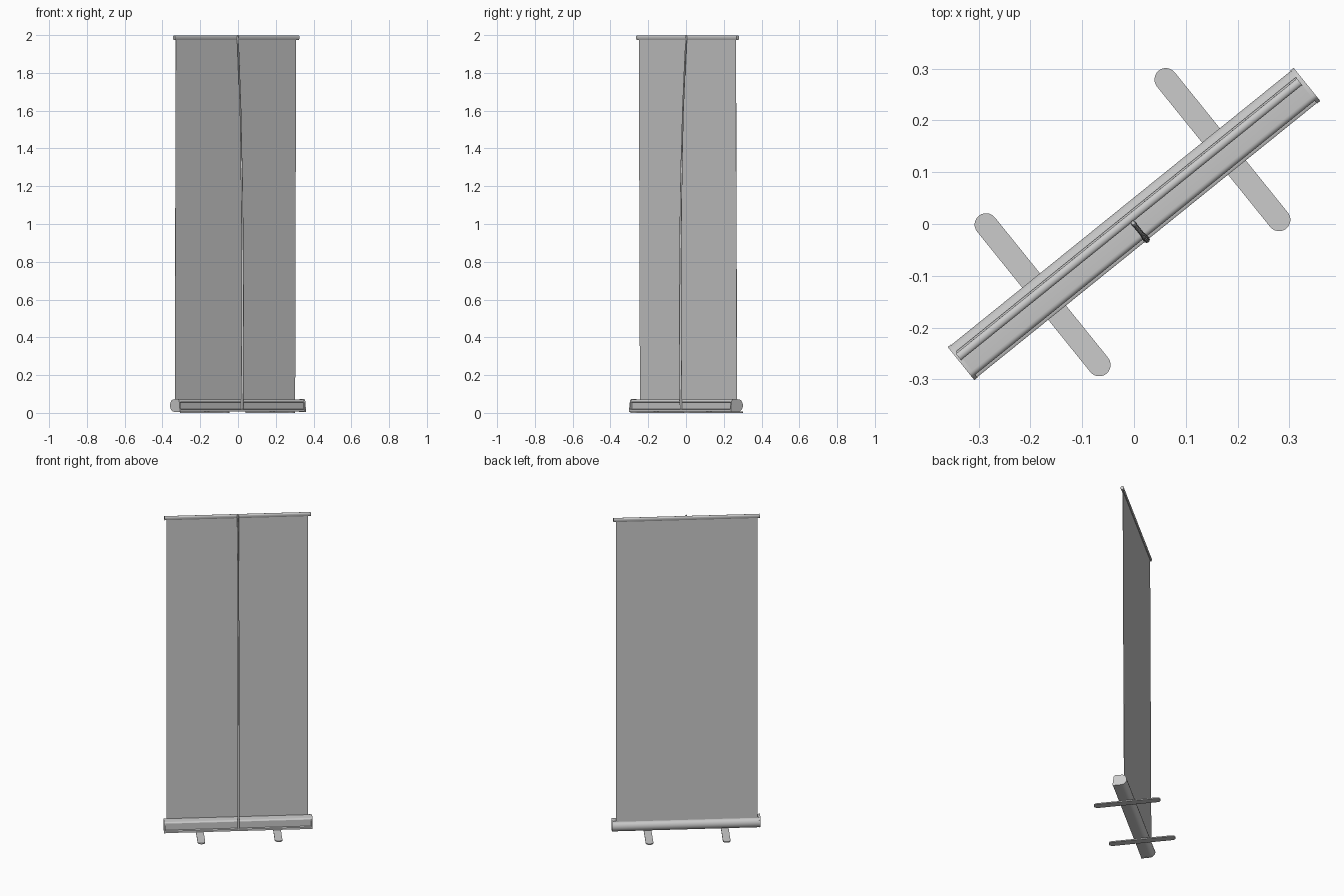
import bpy, bmesh, math
from mathutils import Vector

if "Cube" in bpy.data.objects:
    bpy.data.objects.remove(bpy.data.objects["Cube"])

ANGLE = math.radians(38.9)   # the whole stand is turned about z


def finish(name, bm, smooth=35):
    bmesh.ops.recalc_face_normals(bm, faces=bm.faces)
    me = bpy.data.meshes.new(name)
    bm.to_mesh(me)
    bm.free()
    ob = bpy.data.objects.new(name, me)
    bpy.context.collection.objects.link(ob)
    ob.rotation_euler.z = ANGLE
    if smooth:
        bpy.ops.object.select_all(action='DESELECT')
        ob.select_set(True)
        bpy.context.view_layer.objects.active = ob
        bpy.ops.object.shade_smooth_by_angle(angle=math.radians(smooth))
    return ob


def prism(name, pts, depth):
    """Closed outline of 3D points pushed along a depth vector."""
    bm = bmesh.new()
    face = bm.faces.new([bm.verts.new(p) for p in pts])
    new = bmesh.ops.extrude_face_region(bm, geom=[face])['geom']
    bmesh.ops.translate(bm, vec=depth,
                        verts=[v for v in new if isinstance(v, bmesh.types.BMVert)])
    return finish(name, bm)


def bar(name, profile, x0, x1):
    return prism(name, [(x0, y, z) for y, z in profile], (x1 - x0, 0, 0))


def tube(name, path, radii, sides=12):
    bm = bmesh.new()
    rings = []
    for (y, z), r in zip(path, radii):
        rings.append([bm.verts.new((r * math.cos(2 * math.pi * k / sides),
                                    y + r * math.sin(2 * math.pi * k / sides), z))
                      for k in range(sides)])
    for a, b in zip(rings, rings[1:]):
        for k in range(sides):
            n = (k + 1) % sides
            bm.faces.new((a[k], a[n], b[n], b[k]))
    bm.faces.new(rings[0])
    bm.faces.new(rings[-1])
    return finish(name, bm)


def arc(cy, cz, ry, rz, a0, a1, n):
    return [(cy + ry * math.cos(math.radians(a0 + (a1 - a0) * i / n)),
             cz + rz * math.sin(math.radians(a0 + (a1 - a0) * i / n)))
            for i in range(n + 1)]


# base cassette: front lip and recess, rounded back, slot for the banner
lip = [(-0.040, 0.007), (-0.040, 0.019), (-0.037, 0.021), (-0.029, 0.021),
       (-0.029, 0.056), (-0.034, 0.058), (-0.034, 0.064)]
crown = arc(-0.024, 0.062, 0.010, 0.009, 170, 90, 4)
slot = [(0.017, 0.072), (0.017, 0.062), (0.024, 0.062), (0.024, 0.071)]
back = arc(0.010, 0.039, 0.030, 0.032, 58, -90, 14)
bar("base_cassette", lip + crown + slot + back, -0.421, 0.421)

# end caps of the base
cap = ([(-0.041, 0.006), (-0.041, 0.020), (-0.036, 0.060)]
       + arc(-0.024, 0.062, 0.011, 0.011, 160, 90, 4)
       + arc(0.008, 0.0395, 0.033, 0.0335, 75, -90, 16))
for side, x in (("left", -0.429), ("right", 0.421)):
    bar("base_cap_" + side, cap, x, x + 0.008)

# swing-out feet
r, half = 0.022, 0.174
foot = arc(0, half, r, r, 0, 180, 12) + arc(0, -half, r, r, 180, 360, 12)
for side, x in (("left", -0.223), ("right", 0.223)):
    prism("foot_" + side, [(x + u, 0.0045 + v, 0) for u, v in foot], (0, 0, 0.007))

# banner sheet, leaning slightly forward towards the top
sheet = [(0.0198, 0.05), (0.0212, 0.05), (0.0137, 1.985), (0.0123, 1.985)]
bar("banner_sheet", sheet, -0.413, 0.405)

# top clamp rail with its end plugs
rail = (arc(0.013, 1.992, 0.008, 0.006, 0, 180, 8)
        + [(0.005, 1.982), (0.008, 1.975), (0.018, 1.975), (0.021, 1.982)])
bar("top_rail", rail, -0.422, 0.418)
plug = [(0.013 + (y - 0.013) * 1.08, 1.987 + (z - 1.987) * 1.04) for y, z in rail]
for side, x in (("left", -0.425), ("right", 0.418)):
    bar("rail_plug_" + side, plug, x, x + 0.003)

# bowed support pole, in thinner sections going up
path = [(-0.034, 0.021), (-0.037, 0.25), (-0.0385, 0.5), (-0.0385, 0.68), (-0.0385, 0.681),
        (-0.0375, 0.9), (-0.034, 1.15), (-0.029, 1.34), (-0.029, 1.341),
        (-0.021, 1.6), (-0.010, 1.8), (0.000, 1.965)]
tube("support_pole", path, [0.0065] * 4 + [0.0055] * 4 + [0.0045] * 4)

# hook joining pole and rail
tube("pole_hook", [(-0.0005, 1.955), (0.000, 1.985), (0.003, 2.0)], [0.0055, 0.0055, 0.004])
